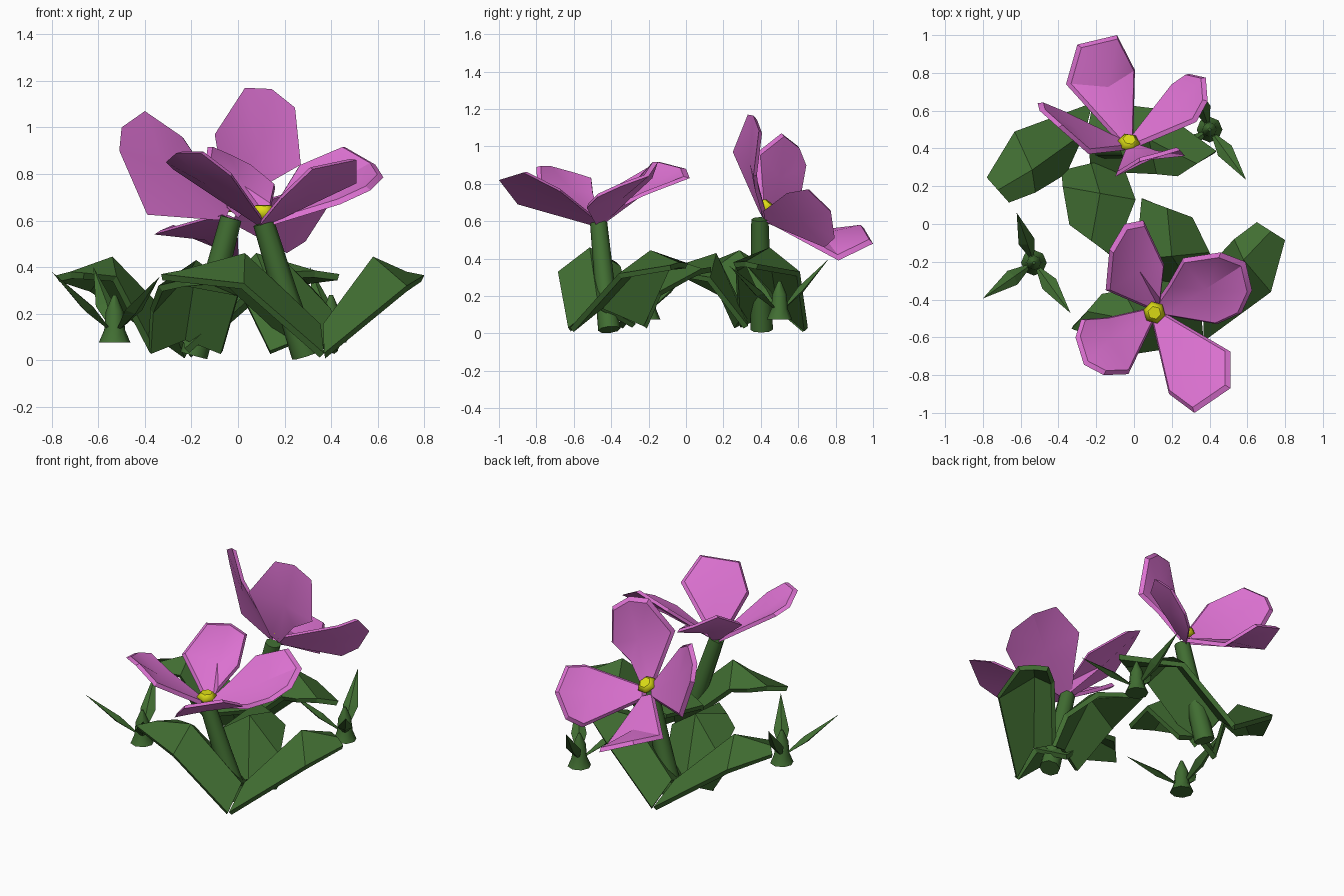
import bpy, bmesh, math
from mathutils import Vector as V, Matrix

if "Cube" in bpy.data.objects:
    bpy.data.objects.remove(bpy.data.objects["Cube"])


def material(name, rgb):
    m = bpy.data.materials.new(name)
    m.diffuse_color = (*rgb, 1)
    m.use_nodes = True
    m.node_tree.nodes["Principled BSDF"].inputs["Base Color"].default_value = m.diffuse_color
    return m


PINK = material("petal pink", (0.73, 0.17, 0.65))
GREEN = material("leaf green", (0.053, 0.156, 0.032))
YELLOW = material("pollen yellow", (0.72, 0.72, 0.008))


def build(name, verts, faces, mat, smooth=False):
    bm = bmesh.new()
    vs = [bm.verts.new(v) for v in verts]
    for f in faces:
        bm.faces.new([vs[i] for i in f])
    bmesh.ops.recalc_face_normals(bm, faces=bm.faces[:])
    for f in bm.faces:
        f.smooth = smooth and len(f.verts) == 4
    me = bpy.data.meshes.new(name)
    bm.to_mesh(me)
    bm.free()
    me.materials.append(mat)
    ob = bpy.data.objects.new(name, me)
    bpy.context.collection.objects.link(ob)
    return ob


def petal(name, base, up, pts):
    """Cupped petal: full outline at the back, narrower rim in front."""
    base, up = V(base), V(up).normalized()
    pts = [V(p) for p in pts]
    mid = sum(pts, V()) / len(pts)
    side = (pts[0] - pts[-1]).normalized() * 0.035
    out = (mid - base).normalized() * 0.02
    ring = [base + out + side] + pts + [base + out - side]
    n = len(ring)
    c = sum(ring, V()) / n
    nor = sum(((ring[i] - c).cross(ring[(i + 1) % n] - c) for i in range(n)), V()).normalized()
    if nor.dot(up) < 0:
        nor = -nor
    front = [p + (c - p) * 0.09 + nor * 0.02 for p in ring]
    verts = ring + front + [c - nor * 0.018, c]
    faces = []
    for i in range(n):
        j = (i + 1) % n
        faces += [(i, j, n + j, n + i), (j, i, 2 * n), (n + i, n + j, 2 * n + 1)]
    ob = build(name, verts, faces, PINK)
    bpy.ops.object.select_all(action='DESELECT')
    ob.select_set(True)
    bpy.context.view_layer.objects.active = ob
    bpy.ops.object.shade_smooth_by_angle(angle=math.radians(30))


def tube(name, rings, mat, sides=8):
    """Loft of circles given as (centre, radius)."""
    axis = (V(rings[-1][0]) - V(rings[0][0])).normalized()
    u = axis.orthogonal().normalized()
    w = axis.cross(u)
    verts, faces = [], []
    for c, r in rings:
        for k in range(sides):
            a = 2 * math.pi * k / sides
            verts.append(V(c) + r * (u * math.cos(a) + w * math.sin(a)))
    for i in range(len(rings) - 1):
        for k in range(sides):
            j = (k + 1) % sides
            faces.append((i * sides + k, i * sides + j, (i + 1) * sides + j, (i + 1) * sides + k))
    faces.append(tuple(range(sides))[::-1])
    faces.append(tuple(range((len(rings) - 1) * sides, len(rings) * sides)))
    return build(name, verts, faces, mat, True)


def leaf(name, mat4, b0, bc, b1, m0, mc, m1, t0, t1):
    """Folded leaf: steep lower panel, flatter outer panel, raised midrib."""
    pts = [V(p) for p in (b0, bc, b1, m0, mc, m1, t0, t1)]
    pts.append((pts[6] + pts[7]) / 2 + V((0, 0, .01)))
    faces = [(0, 1, 4, 3), (1, 2, 5, 4), (3, 4, 8, 6), (4, 5, 7, 8)]
    ob = build(name, [mat4 @ p for p in pts], faces, GREEN)
    s = ob.modifiers.new("thickness", 'SOLIDIFY')
    s.thickness = 0.03
    s.offset = -1 if ob.data.polygons[0].normal.z > 0 else 1


# Leaf clusters: the back one is the front one turned about z
turn = (Matrix.Translation((-0.11, -0.175, 0)) @ Matrix.Rotation(math.radians(164), 4, 'Z')
        @ Matrix.Translation((-0.04, -0.135, 0)))
for where, m in (("front", Matrix.Identity(4)), ("back", turn)):
    leaf(where + "_outer_leaf", m, (.37, -.62, .03), (.365, -.46, .155), (.4, -.22, .05),
         (.725, -.36, .32), (.58, -.19, .445), (.53, -.08, .36),
         (.8, -.085, .365), (.65, .01, .375))
    leaf(where + "_side_leaf", m, (.37, -.63, .03), (.355, -.47, .155), (.28, -.27, .05),
         (.025, -.685, .33), (.03, -.515, .46), (-.06, -.35, .36),
         (-.33, -.555, .37), (-.17, -.37, .38))
    leaf(where + "_inner_leaf", m, (.137, -.365, .04), (.29, -.31, .1), (.43, -.23, .04),
         (.01, -.19, .3), (.2, -.17, .43), (.4, -.15, .22),
         (.04, .135, .355), (.31, .035, .32))

# Stems
for where, foot, top in (("front", (.29, -.41, 0), (.11, -.467, .59)),
                         ("back", (-.19, .405, 0), (-.03, .395, .61))):
    f, t = V(foot), V(top)
    tube(where + "_stem", [(f + V((0, 0, .02)), .06), (f.lerp(t, .5), .053), (t, .046)], GREEN)

# Flower centres
for where, c, n in (("front", (.108, -.467, .61), (0, -.05, 1)),
                    ("back", (-.03, .415, .655), (.1, .6, .75))):
    c, n = V(c), V(n).normalized()
    tube(where + "_flower_centre", [(c, .035), (c + n * .03, .06), (c + n * .055, .035)], YELLOW, 6)

# Front flower petals
A, AN = (.11, -.467, .575), (0, 0, 1)
petal("front_petal_north", A, AN, [(-.15, -.35, .79), (-.13, -.135, .915), (-.05, 0, .88),
      (.05, .02, .83), (.16, -.215, .74), (.14, -.4, .65)])
petal("front_petal_east", A, AN, [(.18, -.32, .7), (.26, -.18, .83), (.46, -.15, .915),
      (.59, -.2, .84), (.625, -.35, .785), (.57, -.47, .73), (.44, -.53, .67)])
petal("front_petal_south", A, AN, [(.185, -.9, .69), (.32, -1.0, .82), (.51, -.87, .86),
      (.51, -.675, .76)])
petal("front_petal_west", A, AN, [(-.03, -.795, .79), (-.16, -.8, .89), (-.265, -.745, .89),
      (-.31, -.6, .85), (-.28, -.505, .82), (-.145, -.495, .73)])

# Back flower petals
B, BN = (-.03, .405, .615), (.1, .75, .65)
petal("back_petal_north", B, BN, [(-.36, .74, .54), (-.3, .95, .565), (-.09, 1.0, .48),
      (.005, .815, .39)])
petal("back_petal_east", B, BN, [(.21, .74, .46), (.29, .795, .51), (.38, .775, .65),
      (.39, .65, .77), (.33, .54, .75)])
petal("back_petal_south", B, BN, [(-.1, .25, .97), (.03, .33, 1.17), (.145, .36, 1.165),
      (.245, .39, 1.085), (.27, .36, .84), (.13, .37, .76)])
petal("back_petal_west", B, BN, [(-.39, .59, .625), (-.51, .64, .9), (-.5, .6, 1.0),
      (-.4, .51, 1.07), (-.24, .37, .96)])

# Two small sprouts: a tapered bud with three pointed blades
for where, c in (("left", V((-.53, -.205, 0))), ("right", V((.4, .5, 0)))):
    up = V((0, 0, 1))
    tube(where + "_sprout_bud", [(c + up * .075, .068), (c + up * .13, .045),
         (c + up * .21, .038), (c + up * .28, .008)], GREEN)
    for k, (ang, reach, z) in enumerate(((109, .28, .4), (215, .33, .38), (306, .33, .36))):
        a = math.radians(ang)
        d, s = V((math.cos(a), math.sin(a), 0)), V((-math.sin(a), math.cos(a), 0))
        root, tip = c + up * .11, c + d * reach + up * z
        mid = root.lerp(tip, .42)
        nor = (tip - root).cross(s).normalized()
        ring = [mid + s * .045, mid + nor * .02, mid - s * .045, mid - nor * .02]
        faces = [(i, (i + 1) % 4, e) for i in range(4) for e in (4, 5)]
        build(f"{where}_sprout_blade_{k + 1}", ring + [root, tip], faces, GREEN)
